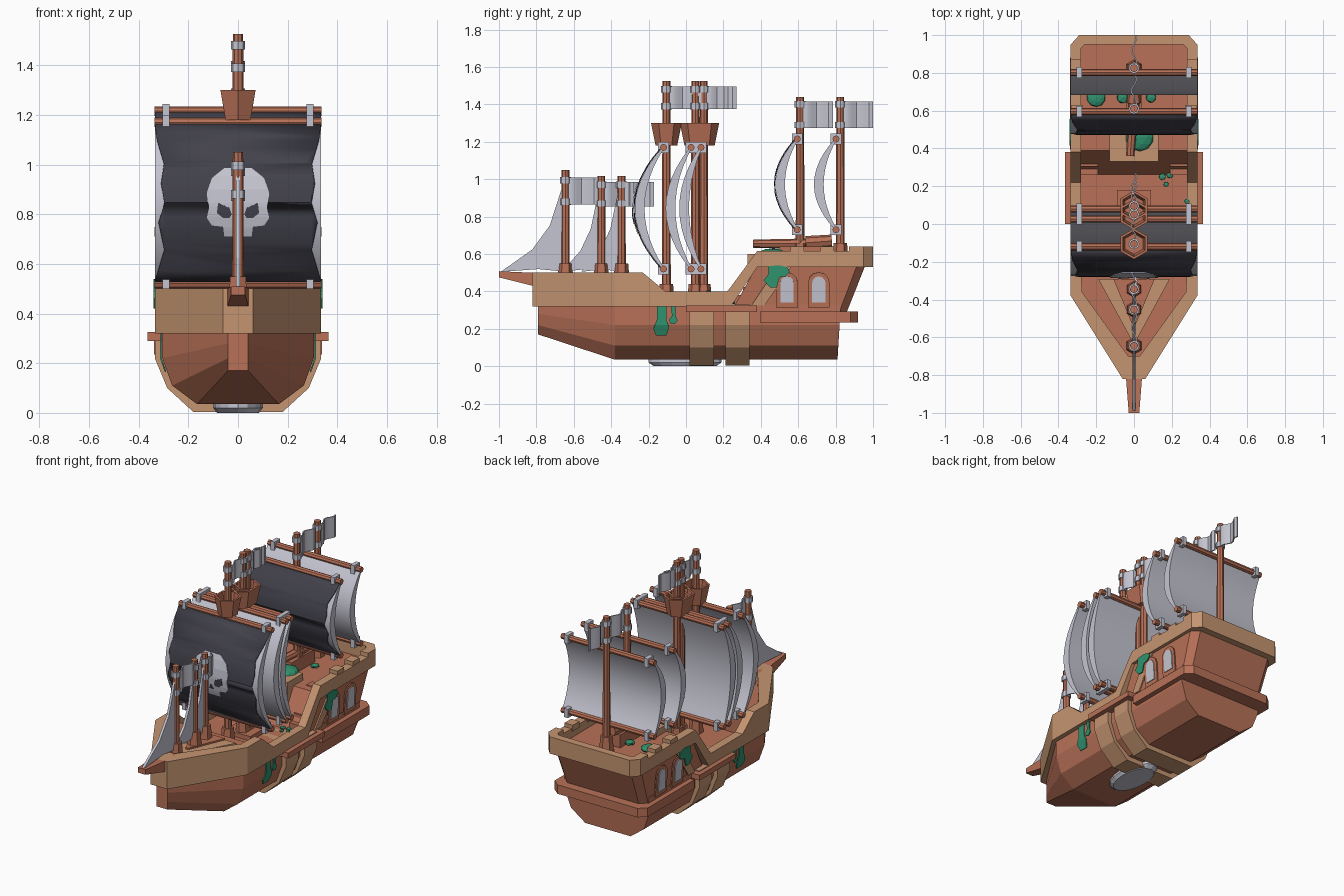
import bpy, bmesh, math
from mathutils import Vector

if "Cube" in bpy.data.objects:
    bpy.data.objects.remove(bpy.data.objects["Cube"])


def mat(name, c):
    m = bpy.data.materials.new(name)
    m.diffuse_color = (*c, 1)
    m.use_nodes = True
    m.node_tree.nodes["Principled BSDF"].inputs["Base Color"].default_value = m.diffuse_color
    return m


BROWN = mat("brown wood", (0.48, 0.165, 0.095))
TAN = mat("tan wood", (0.56, 0.30, 0.165))
GREY = mat("pale canvas", (0.56, 0.56, 0.64))
DARK = mat("charcoal canvas", (0.055, 0.054, 0.072))
GREEN = mat("green seaweed", (0.03, 0.29, 0.16))


def finish(name, bm, m, smooth=False):
    bmesh.ops.recalc_face_normals(bm, faces=bm.faces[:])
    me = bpy.data.meshes.new(name)
    bm.to_mesh(me)
    bm.free()
    me.materials.append(m)
    if smooth:
        for p in me.polygons:
            p.use_smooth = True
        me.set_sharp_from_angle(angle=math.radians(35))
    o = bpy.data.objects.new(name, me)
    bpy.context.collection.objects.link(o)
    return o


def loft(name, rings, m, caps=True, smooth=False):
    bm = bmesh.new()
    vs = [[bm.verts.new(p) for p in r] for r in rings]
    n = len(rings[0])
    for a, b in zip(vs, vs[1:]):
        for i in range(n):
            j = (i + 1) % n
            bm.faces.new((a[i], a[j], b[j], b[i]))
    if caps:
        bm.faces.new(vs[0])
        bm.faces.new(vs[-1])
    return finish(name, bm, m, smooth)


def box(name, x0, x1, y0, y1, z0, z1, m):
    return loft(name, [[(x0, y0, z), (x1, y0, z), (x1, y1, z), (x0, y1, z)] for z in (z0, z1)], m)


def tube(name, p0, p1, r0, r1, m, n=8):
    p0, p1 = Vector(p0), Vector(p1)
    q = (p1 - p0).to_track_quat('Z', 'Y')
    a = [2 * math.pi * i / n for i in range(n)]
    return loft(name, [[p + q @ Vector((r * math.sin(t), r * math.cos(t), 0)) for t in a]
                       for p, r in ((p0, r0), (p1, r1))], m)


def plate(name, poly, f, m, cuts=(), th=0.006, smooth=False):
    """Flat outline cut at heights, bent by f(u, v), then thickened."""
    bm = bmesh.new()
    bm.faces.new([bm.verts.new((u, v, 0)) for u, v in poly])
    bmesh.ops.triangulate(bm, faces=bm.faces[:])
    for c in cuts:
        bmesh.ops.bisect_plane(bm, geom=bm.verts[:] + bm.edges[:] + bm.faces[:],
                               plane_co=(0, c, 0), plane_no=(0, 1, 0))
    for v in bm.verts:
        v.co = f(v.co.x, v.co.y)
    o = finish(name, bm, m, smooth)
    s = o.modifiers.new("thickness", 'SOLIDIFY')
    s.thickness, s.offset = th, 0
    return o


def both(half):
    return half + [(-x, *r) for x, *r in reversed(half)]


# lower hull
sec = [(.305, .33), (.305, .22), (.265, .11), (.165, .035)]
hull = [both([(.04, -.79, z) for z in (.33, .28, .22, .17)])]
for y in (-.38, .82):
    hull.append(both([(x, y + (.06 * (z - .2) if y > 0 else 0), z) for x, z in sec]))
loft("lower_hull", hull, BROWN)

# tan hull bands with a small ledge
for y0 in (.02, .21):
    loft("hull_band", [both([(.335, y, .33), (.335, y, .22), (.285, y, .10), (.18, y, .004)])
                       for y in (y0, y0 + .13)], TAN)
for s in (-1, 1):
    box("side_ledge", s * .30, s * .365, 0, .38, .29, .325, BROWN)

# oval plate under the keel
loft("keel_plate", [[(.10 * k * math.cos(t), -.005 + .195 * k * math.sin(t), z)
                     for t in [math.pi * i / 8 for i in range(16)]]
                    for k, z in ((.85, 0), (1, .02), (1, .05))], GREY)

# stern house and ledge
loft("stern_house", [both([(.30, .24, .29), (.30, .82, .29), (.26, .86, .29)]),
                     both([(.315, .39, .555), (.315, .92, .555), (.27, .965, .555)])], BROWN)
loft("stern_ledge", [both([(.338, .395, z), (.338, .88, z), (.29, .92, z)])
                     for z in (.235, .294)], BROWN)

# tan bulwark: outer x, y, inner x, y, low z, high z
rail = [(0, -.82, 0, -.70, .32, .50), (.06, -.82, .03, -.70, .32, .50),
        (.335, -.38, .275, -.36, .32, .50), (.335, -.23, .28, -.23, .32, .50),
        (.335, -.11, .28, -.11, .32, .40), (.335, .22, .28, .22, .32, .40),
        (.335, .24, .28, .24, .32, .425), (.335, .38, .28, .38, .53, .615),
        (.335, .87, .28, .87, .53, .615), (.335, .872, .28, .872, .53, .64),
        (.335, .95, .28, .93, .53, .64), (.29, 1, .26, .95, .53, .64), (0, 1, 0, .95, .53, .64)]
o = loft("bulwark", [[(a, b, lo), (a, b, hi), (c, d, hi), (c, d, lo)]
                     for a, b, c, d, lo, hi in rail], TAN, caps=False)
o.modifiers.new("mirror", 'MIRROR')

# decks, hatch, stairs and helm platform
loft("bow_deck", [both([(.03, -.71, z), (.28, -.36, z), (.28, -.22, z)]) for z in (.32, .44)], BROWN)
loft("bow_inlay", [both([(.01, -.62, z), (.19, -.29, z)]) for z in (.43, .455)], TAN)
loft("bow_hatch", [both([(.01, -.53, z), (.11, -.29, z)]) for z in (.44, .465)], BROWN)
box("deck_hatch", -.09, .09, .0, .18, .32, .36, BROWN)
for s in (-1, 1):
    for i in range(5):
        box("stair", s * .19, s * .28, .26 + .045 * i, .50, .32, .38 + .045 * i, BROWN)
box("helm_platform", -.13, .13, .33, .49, .33, .60, TAN)
for x in (-.2, .2):
    for y in (.56, .72):
        box("rail_post", x * 1.5 - .03, x * 1.5 + .03, y, y + .07, .60, .64, TAN)

# cannon
tube("cannon_barrel", (-.02, .36, .655), (0, .64, .655), .022, .028, BROWN)
tube("cannon_breech", (0, .64, .66), (0, .78, .67), .036, .034, BROWN)
box("cannon_carriage", -.04, .04, .50, .74, .55, .64, BROWN)

# bowsprit
loft("bowsprit", [[(-w, y, a), (w, y, a), (w, y, b), (-w, y, b)]
                  for y, w, a, b in ((-.70, .042, .42, .50), (-.82, .042, .43, .50),
                                     (-1, .028, .475, .508))], BROWN)

# masts with bands and flags: y, base, top, upper band, lower band
masts = [(-.645, .44, 1.05, .995, .88), (-.453, .44, 1.016, .97, .87), (-.345, .44, 1.016, .97, .87),
         (-.105, .33, 1.525, 1.48, 1.39), (.05, .33, 1.525, 1.48, 1.39), (.095, .33, 1.525, 1.48, 1.39),
         (.61, .55, 1.44, 1.40, 1.29), (.825, .55, 1.44, 1.40, 1.29)]
for y, z0, z1, b1, b0 in masts:
    tube("mast", (0, y, z0), (0, y, z1), .024, .021, BROWN)
    tube("mast_foot", (0, y, z0), (0, y, z0 + .11), .045, .036, BROWN, 6)
    for b in (b0, b1):
        tube("mast_band", (0, y, b - .017), (0, y, b + .017), .029, .029, GREY)
    ys = [y + .175 * i / 8 for i in range(9)]
    th = .004
    loft("flag", [[(.014 * math.sin((v - y) * 50) + d, v, z)
                   for d, z in ((-th, b0 - .015), (th, b0 - .015), (th, b1 + .015), (-th, b1 + .015))]
                  for v in ys], GREY, smooth=True)

# crow's nests
for y in (-.105, .05, .095):
    rings = []
    for r, z in ((.058, 1.18), (.082, 1.30), (.068, 1.30), (.055, 1.22)):
        rings.append([(r * math.sin(k * math.pi / 3), y + r * math.cos(k * math.pi / 3), z) for k in range(6)])
    loft("crows_nest", rings, BROWN)

# triangular bow sails
for y, zt, reach in ((-.655, .98, .335), (-.465, .95, .20), (-.36, .95, .20)):
    h = zt - .505
    plate("bow_sail", [(y + reach * a, .505 + h * b) for a, b in
                       ((0, 1), (-.1, .78), (-.22, .52), (-.5, .25), (-1, 0), (-.4, .03), (.05, 0))],
          lambda u, v: (0, u, v), GREY, th=.016)

# square sails with yards: y, low yard, high yard, bulge, dark front
N = 12
TORN = [(1, .334), (.8, .326), (.5, .298), (.25, .31), (0, .296), (-.25, .32), (-.6, .297), (-1, .334)]
for y, zl, zh, bulge, dark in ((-.12, .52, 1.17, .148, True), (.027, .52, 1.17, .13, False),
                               (.08, .52, 1.17, .11, False), (.595, .73, 1.215, .112, True),
                               (.802, .73, 1.215, .112, False)):
    zc, h = (zl + zh) / 2, (zh - zl) / 2

    def front(z, off=0, y=y, zc=zc, h=h, bulge=bulge):
        return y - .006 - off - bulge * (1 - ((z - zc) / h) ** 2)
    zs = [zl + (zh - zl) * i / N for i in range(N + 1)]
    prof = [(front(z), z) for z in zs]
    prof += [(y + .006 - (bulge - .04) * (1 - ((z - zc) / h) ** 2), z) for z in reversed(zs)]
    loft("square_sail", [[(x, a, b) for a, b in prof] for x in (-.335, .335)], GREY, smooth=True)
    for z in (zl, zh):
        tube("yard", (-.337, y, z), (.337, y, z), .019, .019, BROWN)
        for s in (-1, 1):
            box("yard_clamp", s * .29 - .014, s * .29 + .014, y - .029, y + .029, z - .029, z + .029, GREY)
    if dark:
        right = [(w, zc + t * h * .97) for t, w in TORN]
        plate("sail_front", right + [(-x, z) for x, z in reversed(right)],
              lambda u, v: (u, front(v, .004), v), DARK, zs[1:-1], .006, True)
    # skull emblem on the foremost square sail
    if y < -.1:
        half = [(.055, .985), (.105, .945), (.128, .88), (.118, .83), (.125, .785), (.105, .755),
                (.06, .75), (.055, .71)]
        plate("skull", half + [(-x, z) for x, z in reversed(half)],
              lambda u, v: (u, front(v, .009), v), GREY, zs[1:-1])
        for s in (-1, 1):
            plate("skull_eye", [(s * a, b) for a, b in ((.025, .80), (.035, .825), (.08, .845),
                                                        (.085, .805), (.06, .785), (.035, .785))],
                  lambda u, v: (u, front(v, .013), v), DARK, zs[1:-1])
        plate("skull_nose", [(0, .79), (.016, .76), (-.016, .76)],
              lambda u, v: (u, front(v, .013), v), DARK)

# side details: windows, diagonal braces and seaweed
def house_x(z, off):
    return .30 + .06 * (z - .29) + off


def hull_x(z, off):
    return (.305 if z > .22 else .305 - .36 * (.22 - z)) + off


for s in (-1, 1):
    plate("brace", [(.35, .325), (.42, .325), (.565, .535), (.49, .535)],
          lambda u, v: (s * house_x(v, .006), u, v), TAN, th=.009)
    for yc in (.54, .71):
        for part, w, lo, m, off in (("window_frame", .058, .315, BROWN, .010), ("window_pane", .036, .34, GREY, .015)):
            arch = [(yc - w, lo), (yc + w, lo)]
            arch += [(yc + w * math.cos(math.pi * i / 6), .445 + w * math.sin(math.pi * i / 6)) for i in range(7)]
            plate(part, arch, lambda u, v: (s * house_x(v, off), u, v), m, th=.008)
    plate("seaweed_long", [(-.155, .325), (-.105, .325), (-.105, .25), (-.09, .21), (-.105, .165),
                           (-.16, .165), (-.175, .20), (-.155, .25)],
          lambda u, v: (s * hull_x(v, .006), u, v), GREEN, (.22,))
    plate("seaweed_short", [(-.08, .325), (-.055, .325), (-.055, .27), (-.045, .245), (-.06, .225),
                            (-.085, .23), (-.09, .25), (-.075, .27)],
          lambda u, v: (s * hull_x(v, .006), u, v), GREEN)
    plate("seaweed_stern", [(.44, .535), (.50, .54), (.54, .53), (.555, .505), (.53, .48), (.50, .475),
                            (.485, .42), (.45, .42), (.415, .46), (.44, .49)],
          lambda u, v: (s * .338, u, v), GREEN)

# seaweed clumps on the decks
for x, y, z, r in ((.03, .46, .60, .075), (-.2, .67, .57, .05), (-.06, .67, .57, .035), (.09, .67, .57, .03),
                   (.15, .25, .34, .02), (.19, .26, .34, .02), (.17, .21, .34, .015), (.28, .12, .40, .015)):
    bm = bmesh.new()
    bmesh.ops.create_icosphere(bm, subdivisions=2 if r > .04 else 1, radius=r)
    for v in bm.verts:
        v.co = (v.co.x + x, v.co.y + y, v.co.z * .4 + z)
    finish("seaweed_clump", bm, GREEN)
